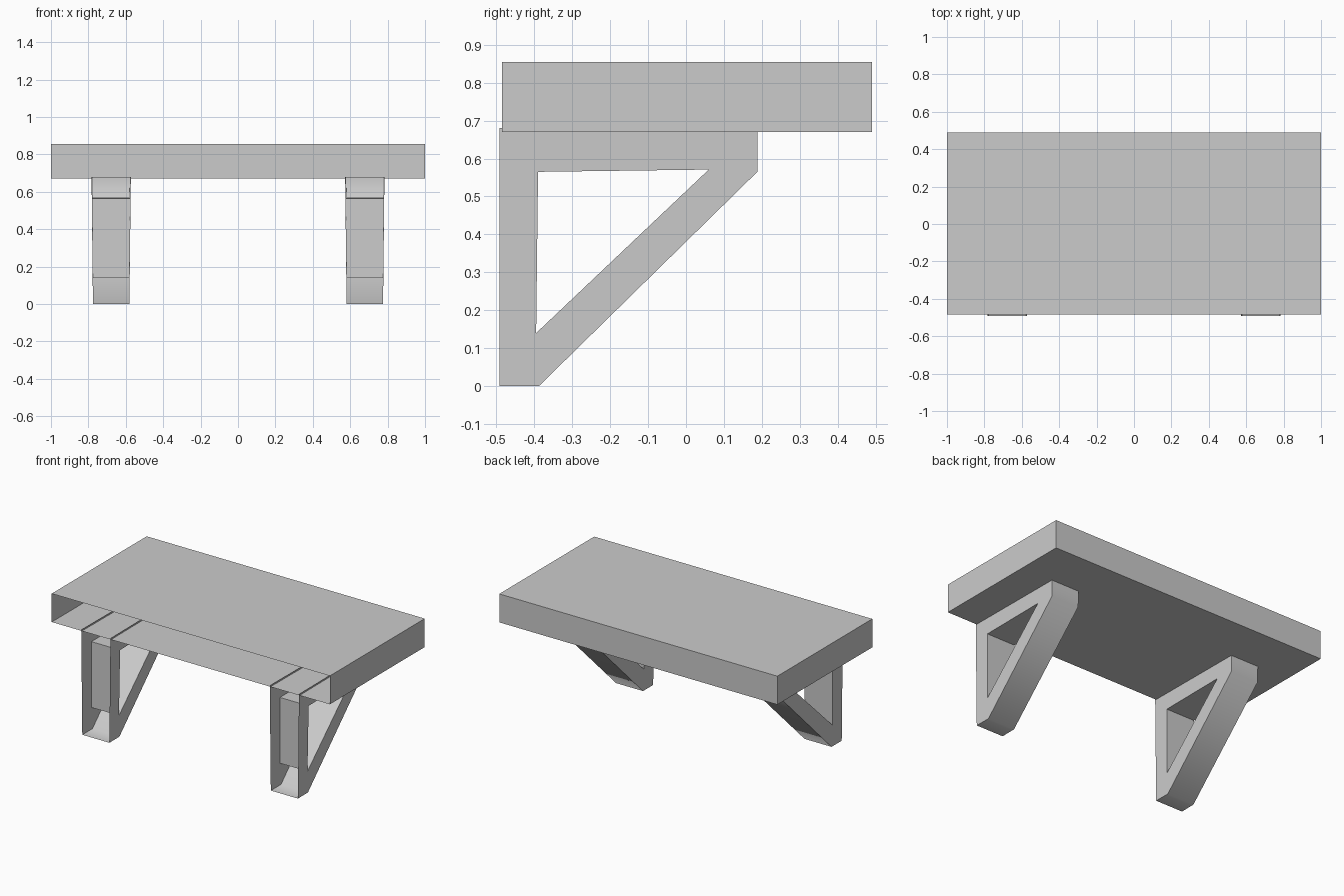
import bpy, bmesh, math

if "Cube" in bpy.data.objects:
    bpy.data.objects.remove(bpy.data.objects["Cube"], do_unlink=True)

GREY = (0.6, 0.6, 0.6, 1.0)
grey = bpy.data.materials.new("plain_grey")
grey.use_nodes = True
grey.diffuse_color = GREY
grey.node_tree.nodes["Principled BSDF"].inputs["Base Color"].default_value = GREY


def finish(bm, name):
    """Turn a bmesh into a named grey object."""
    bmesh.ops.recalc_face_normals(bm, faces=bm.faces)
    mesh = bpy.data.meshes.new(name)
    bm.to_mesh(mesh)
    bm.free()
    mesh.materials.append(grey)
    obj = bpy.data.objects.new(name, mesh)
    bpy.context.collection.objects.link(obj)
    return obj


# Shelf board: a hollow box, open on the wall side
bm = bmesh.new()
bmesh.ops.create_cube(bm, size=1)
for v in bm.verts:
    v.co.x *= 2
    v.co.y = 0.49 if v.co.y > 0 else -0.485
    v.co.z = 0.855 if v.co.z > 0 else 0.67
bm.faces.ensure_lookup_table()
wall_side = [f for f in bm.faces if f.calc_center_median().y < -0.4]
bmesh.ops.delete(bm, geom=wall_side, context='FACES_ONLY')
finish(bm, "shelf_board")

# Bracket side profile (y, z): outer outline, then the triangular hole
PROFILE = {
    "wall_top": (-0.492, 0.68), "wall_foot": (-0.492, 0),
    "foot": (-0.388, 0), "tip_low": (0.188, 0.565), "tip_top": (0.188, 0.68),
    "hole_corner": (-0.39, 0.565), "hole_low": (-0.395, 0.14), "hole_tip": (0.06, 0.571),
}
SIDE_FACES = [
    ("wall_top", "wall_foot", "hole_low", "hole_corner"),
    ("wall_foot", "foot", "hole_low"),
    ("foot", "tip_low", "hole_tip", "hole_low"),
    ("tip_low", "tip_top", "hole_tip"),
    ("tip_top", "wall_top", "hole_corner", "hole_tip"),
]
WALLS = [
    ("wall_foot", "foot"), ("foot", "tip_low"), ("tip_low", "tip_top"),
    ("hole_corner", "hole_low"), ("hole_low", "hole_tip"), ("hole_tip", "hole_corner"),
]


def bracket(name, x):
    """Hollow bracket, open at the wall and the top, slightly tapered."""
    bm = bmesh.new()
    verts = {}
    for side in (-1, 1):
        for key, (y, z) in PROFILE.items():
            half = 0.0975 + 0.011 * z - 0.0075 * (y + 0.49)
            verts[key, side] = bm.verts.new((x + side * half, y, z))
        for face in SIDE_FACES:
            bm.faces.new([verts[key, side] for key in face])
    for a, b in WALLS:
        bm.faces.new([verts[a, -1], verts[b, -1], verts[b, 1], verts[a, 1]])
    obj = finish(bm, name)
    bpy.ops.object.select_all(action='DESELECT')
    obj.select_set(True)
    bpy.context.view_layer.objects.active = obj
    bpy.ops.object.shade_smooth_by_angle(angle=math.radians(50))


for name, x in (("right_bracket", -0.678), ("left_bracket", 0.678)):
    bracket(name, x)
